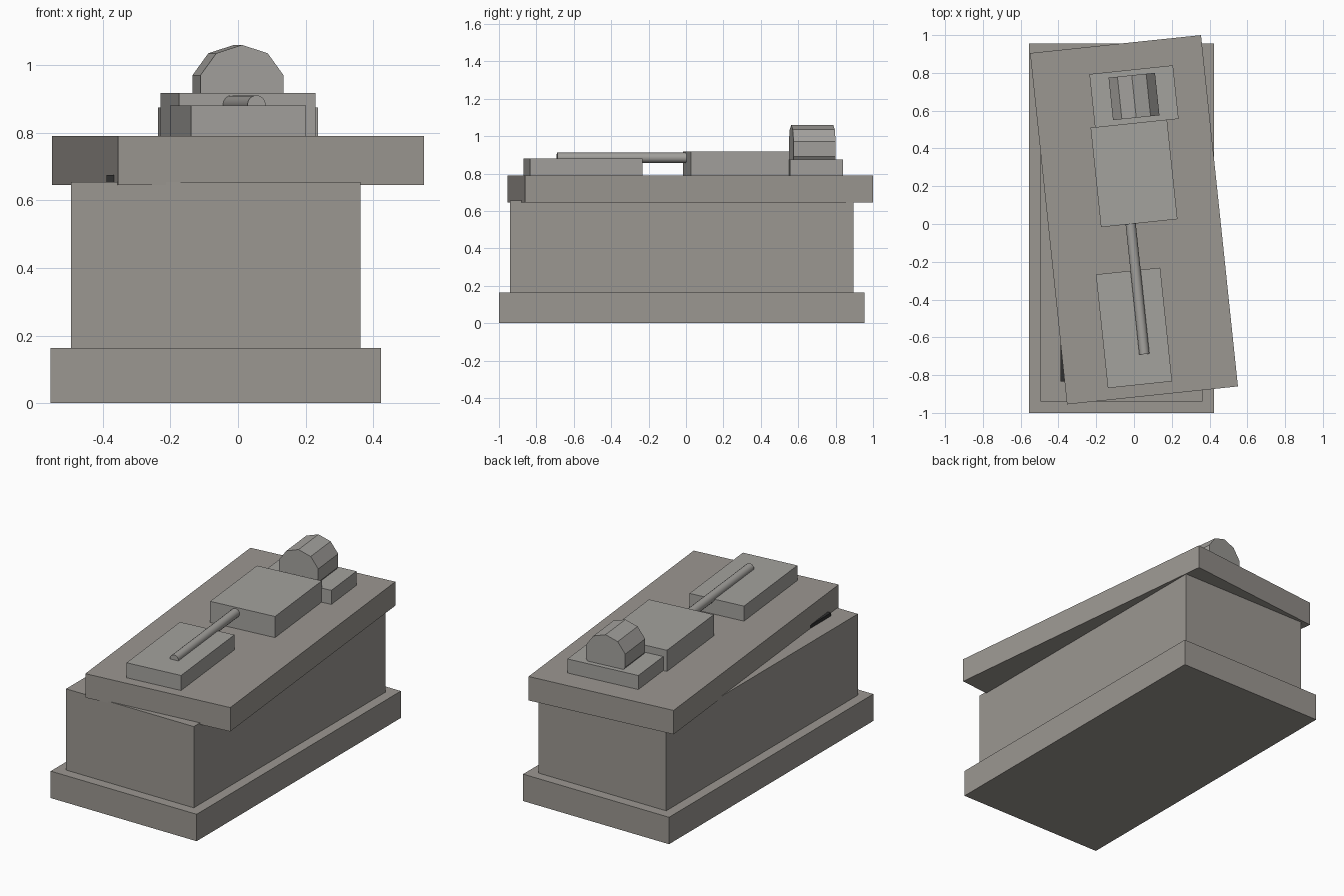
import bpy, math

if "Cube" in bpy.data.objects:
    bpy.data.objects.remove(bpy.data.objects["Cube"])

TURN = math.radians(6)  # lid and figure are twisted on the chest


def material(name, r, g, b):
    m = bpy.data.materials.new(name)
    m.diffuse_color = (r, g, b, 1)
    m.use_nodes = True
    m.node_tree.nodes["Principled BSDF"].inputs["Base Color"].default_value = m.diffuse_color
    return m


stone = material("stone", 0.33, 0.31, 0.285)
carving = material("carved_stone", 0.37, 0.36, 0.34)
dark = material("dark_interior", 0.03, 0.03, 0.03)


def box(name, center, size, z0, z1, mat, turn=0.0):
    bpy.ops.mesh.primitive_cube_add(
        size=1, location=(center[0], center[1], (z0 + z1) / 2), rotation=(0, 0, turn))
    o = bpy.context.object
    o.name = name
    o.scale = (size[0], size[1], z1 - z0)
    o.data.materials.append(mat)
    bpy.ops.object.transform_apply(location=False, rotation=False, scale=True)
    return o


def rod(name, sides, radius, length, y, z, spin):
    # cylinder laid along y, turned with the lid
    bpy.ops.mesh.primitive_cylinder_add(vertices=sides, radius=radius, depth=length)
    o = bpy.context.object
    o.name = name
    o.rotation_euler = (0, 0, spin)
    bpy.ops.object.transform_apply(location=False, rotation=True, scale=False)
    o.rotation_euler = (math.pi / 2, 0, TURN)
    o.location = (0, y, z)
    o.data.materials.append(carving)
    return o


# Stone chest
mid = (-0.066, -0.0225)
box("plinth", mid, (0.978, 1.955), 0, 0.163, stone)
box("chest", mid, (0.856, 1.835), 0.163, 0.655, stone)
box("dark_opening", mid, (0.645, 1.62), 0.63, 0.675, dark)

# Skewed lid
box("lid", (0, 0.0225), (0.91, 1.87), 0.645, 0.79, stone, TURN)

# Reclining figure
box("pillow", (0, 0.675), (0.445, 0.285), 0.785, 0.875, carving, TURN)
box("torso", (0, 0.268), (0.407, 0.53), 0.785, 0.918, carving, TURN)
box("legs", (0, -0.55), (0.342, 0.605), 0.785, 0.881, carving, TURN)

# Ten-sided head with a corner at the top
rod("head", 10, 0.13, 0.226, 0.675, 0.93, 0)

# Sword lying from the chest over the legs
rod("sword", 16, 0.027, 1.05, -0.167, 0.884, 0)
bpy.ops.object.shade_smooth_by_angle(angle=math.radians(35))
